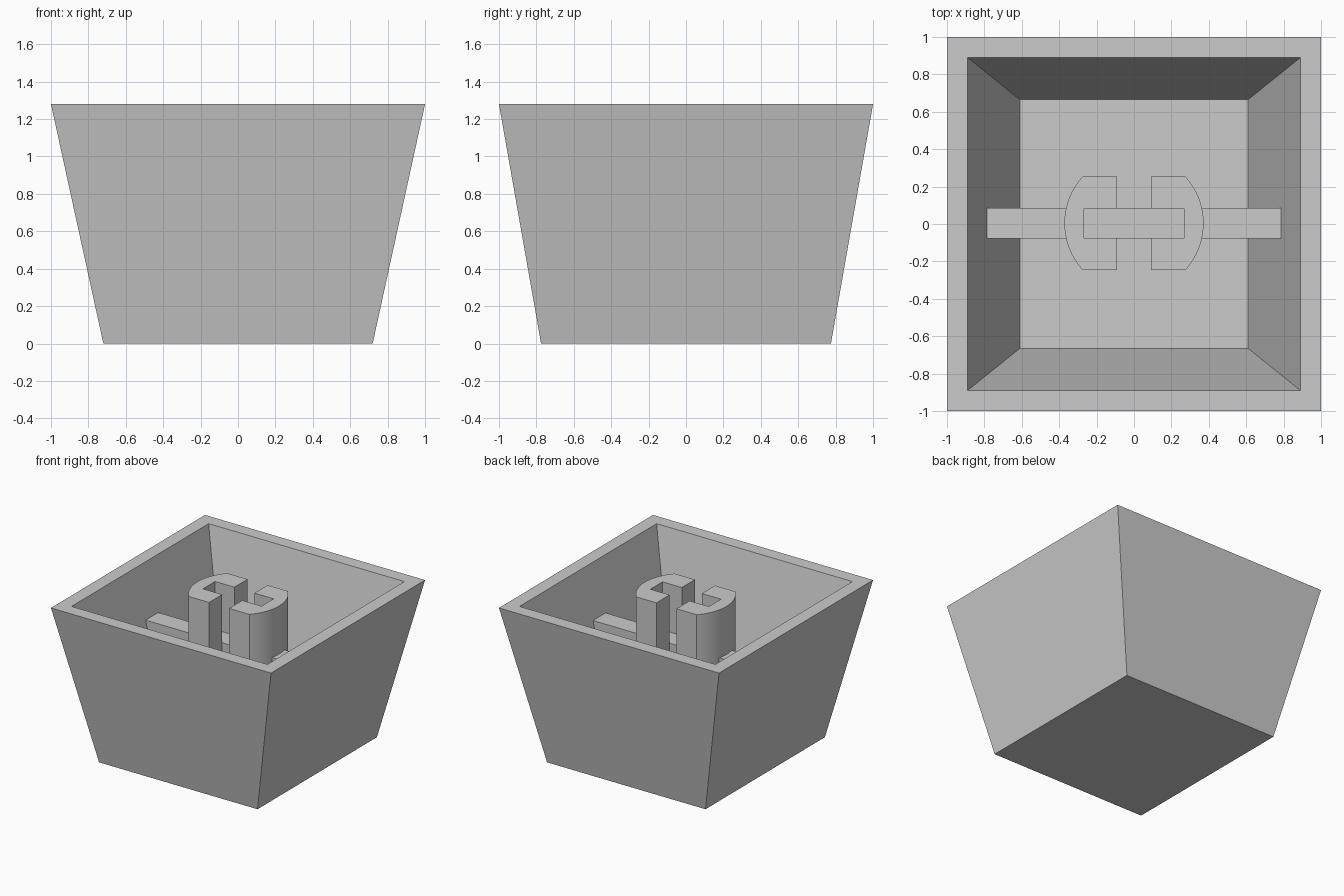
import bpy, bmesh, math

cube = bpy.data.objects.get("Cube")
if cube:
    bpy.data.objects.remove(cube, do_unlink=True)

TOP, FLOOR, RIB_TOP = 1.28, 0.22, 0.885
SHIFT = 0.004  # the stem sits a hair behind the centre

grey = bpy.data.materials.new("light grey plastic")
grey.use_nodes = True
colour = (0.6, 0.6, 0.6, 1)
grey.diffuse_color = colour
grey.node_tree.nodes["Principled BSDF"].inputs["Base Color"].default_value = colour


def finish(bm, name):
    bmesh.ops.recalc_face_normals(bm, faces=bm.faces)
    mesh = bpy.data.meshes.new(name)
    bm.to_mesh(mesh)
    bm.free()
    mesh.materials.append(grey)
    obj = bpy.data.objects.new(name, mesh)
    bpy.context.collection.objects.link(obj)
    return obj


def ring(bm, hx, hy, z, cy=0):
    corners = ((-1, -1), (1, -1), (1, 1), (-1, 1))
    return [bm.verts.new((sx * hx, cy + sy * hy, z)) for sx, sy in corners]


def bridge(bm, a, b):
    for i in range(len(a)):
        j = (i + 1) % len(a)
        bm.faces.new((a[i], a[j], b[j], b[i]))


def loft(rings, name, cy=0):
    bm = bmesh.new()
    loops = [ring(bm, *r, cy) for r in rings]
    for a, b in zip(loops, loops[1:]):
        bridge(bm, a, b)
    bm.faces.new(loops[0])
    bm.faces.new(loops[-1])
    return finish(bm, name)


# Tapered open shell: outside base, outside rim, inside rim, inside floor
loft([(0.72, 0.775, 0), (1, 1, TOP), (0.89, 0.89, TOP), (0.61, 0.665, FLOOR)], "shell")

# Cross rib, its ends leaning with the inner walls
loft([(0.62, 0.082, FLOOR - 0.02), (0.785, 0.082, RIB_TOP)], "cross_rib", SHIFT)

# Two facing C-shaped stem halves with round backs
radius, half, gap, slot, pocket = 0.372, 0.25, 0.091, 0.079, 0.266
limit = math.asin(half / radius)
steps = 16
arc = [-limit + 2 * limit * i / steps for i in range(steps + 1)]
profile = [(radius * math.cos(a), radius * math.sin(a)) for a in arc]
profile += [(gap, half), (gap, slot), (pocket, slot),
            (pocket, -slot), (gap, -slot), (gap, -half)]

for side, name in ((1, "left_stem"), (-1, "right_stem")):
    bm = bmesh.new()
    low, high = ([bm.verts.new((side * x, y + SHIFT, z)) for x, y in profile]
                 for z in (FLOOR - 0.02, TOP))
    bridge(bm, low, high)
    bm.faces.new(low)
    bm.faces.new(high)
    stem = finish(bm, name)
    bpy.ops.object.select_all(action='DESELECT')
    stem.select_set(True)
    bpy.context.view_layer.objects.active = stem
    bpy.ops.object.shade_smooth_by_angle(angle=math.radians(30))
